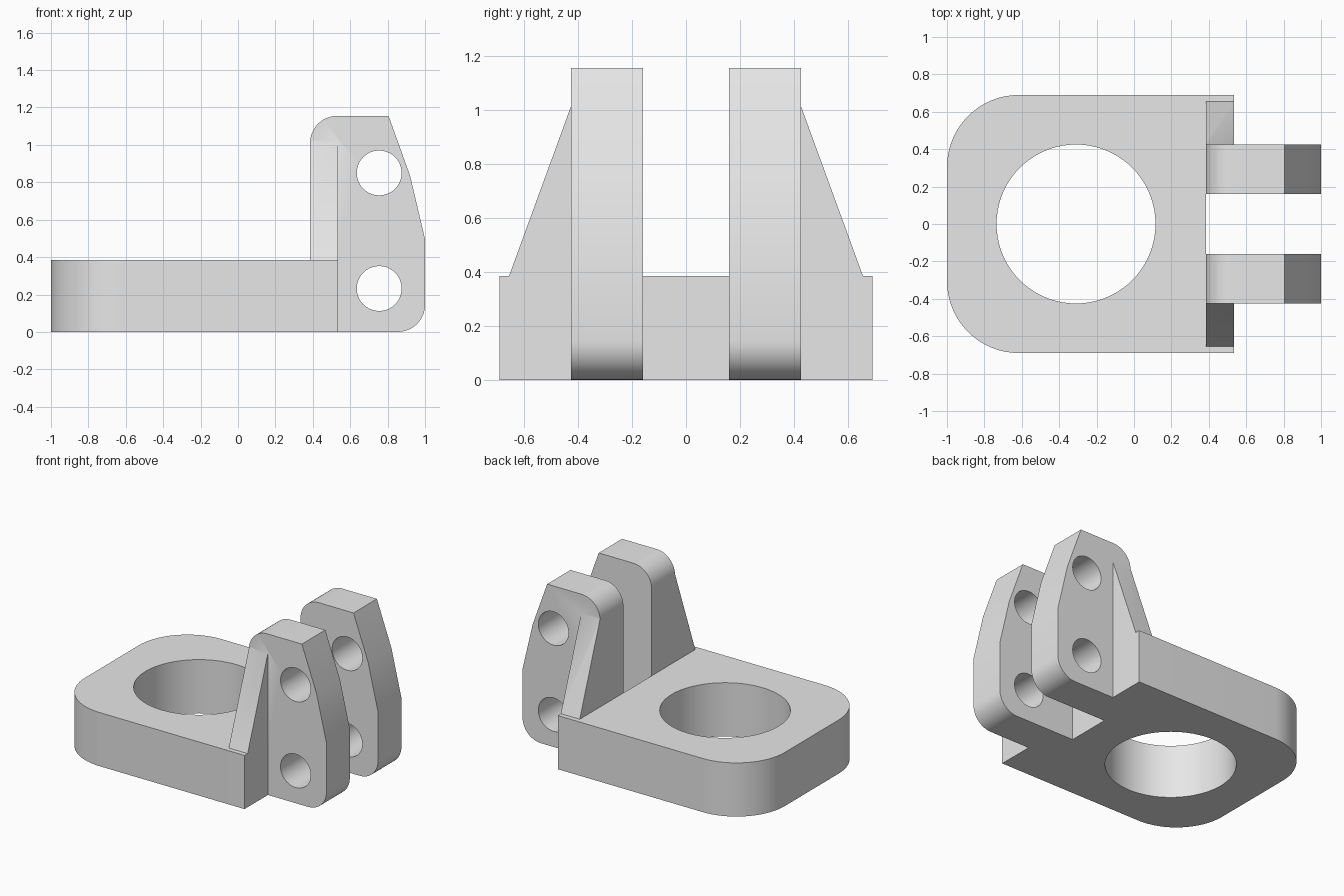
import bpy, bmesh
from math import radians, cos, sin

if "Cube" in bpy.data.objects:
    bpy.data.objects.remove(bpy.data.objects["Cube"])

grey = bpy.data.materials.new("plain grey")
grey.diffuse_color = (0.8, 0.8, 0.8, 1)
grey.use_nodes = True
grey.node_tree.nodes["Principled BSDF"].inputs["Base Color"].default_value = grey.diffuse_color


def arc(cx, cy, r, a0, a1, n=16):
    """Points along an arc, angles in degrees."""
    return [(cx + r * cos(radians(a0 + (a1 - a0) * i / n)),
             cy + r * sin(radians(a0 + (a1 - a0) * i / n))) for i in range(n + 1)]


def prism(name, pts, axis, lo, hi):
    """Closed profile extruded along an axis from lo to hi."""
    place = {"x": lambda a, b, h: (h, a, b),
             "y": lambda a, b, h: (a, h, b),
             "z": lambda a, b, h: (a, b, h)}[axis]
    bm = bmesh.new()
    low = [bm.verts.new(place(a, b, lo)) for a, b in pts]
    high = [bm.verts.new(place(a, b, hi)) for a, b in pts]
    bm.faces.new(low)
    bm.faces.new(high)
    for i in range(len(pts)):
        j = (i + 1) % len(pts)
        bm.faces.new((low[i], low[j], high[j], high[i]))
    bmesh.ops.recalc_face_normals(bm, faces=bm.faces)
    mesh = bpy.data.meshes.new(name)
    bm.to_mesh(mesh)
    bm.free()
    mesh.materials.append(grey)
    ob = bpy.data.objects.new(name, mesh)
    bpy.context.collection.objects.link(ob)
    return ob


def combine(target, other, operation):
    """Apply a boolean and remove the helper."""
    mod = target.modifiers.new(operation, "BOOLEAN")
    mod.operation, mod.solver, mod.object = operation, "EXACT", other
    bpy.context.view_layer.objects.active = target
    bpy.ops.object.modifier_apply(modifier=mod.name)
    bpy.data.objects.remove(other)


def circle(cx, cy, r, n):
    return arc(cx, cy, r, 0, 360, n)[:-1]


# Base plate: two rounded corners, notched between the lugs
R = 0.385
bracket = prism("bracket", [(0.535, -0.69), (0.535, -0.16), (0.385, -0.16),
                            (0.385, 0.16), (0.535, 0.16), (0.535, 0.69)]
                + arc(-1 + R, 0.69 - R, R, 90, 180)
                + arc(-1 + R, -0.69 + R, R, 180, 270), "z", 0, 0.385)

# Large bore through the plate
combine(bracket, prism("bore_cutter", circle(-0.31, 0, 0.425, 72), "z", -0.1, 0.5), "DIFFERENCE")

# Upright lugs and their sloping side gussets
lug_profile = ([(0.385, 0), ] + arc(0.855, 0.145, 0.145, -90, 0, 12)
               + [(1, 0.495), (0.92, 0.835), (0.805, 1.155)]
               + arc(0.53, 1.01, 0.145, 90, 180, 12))
gusset_profile = [(0.3, 0.3), (0.655, 0.3), (0.655, 0.385), (0.425, 1.015), (0.3, 0.9)]
for side in (-1, 1):
    lug = prism("lug", lug_profile, "y", *sorted((side * 0.16, side * 0.425)))
    combine(bracket, lug, "UNION")
    gusset = prism("gusset", [(side * y, z) for y, z in gusset_profile], "x", 0.385, 0.535)
    combine(bracket, gusset, "UNION")

# Pin holes through both lugs
for z in (0.232, 0.85):
    combine(bracket, prism("pin_cutter", circle(0.755, z, 0.12, 40), "y", -0.8, 0.8), "DIFFERENCE")

# Smooth the curved walls, keep edges sharp
bpy.ops.object.select_all(action="DESELECT")
bracket.select_set(True)
bpy.context.view_layer.objects.active = bracket
bpy.ops.object.shade_smooth_by_angle(angle=radians(30))
